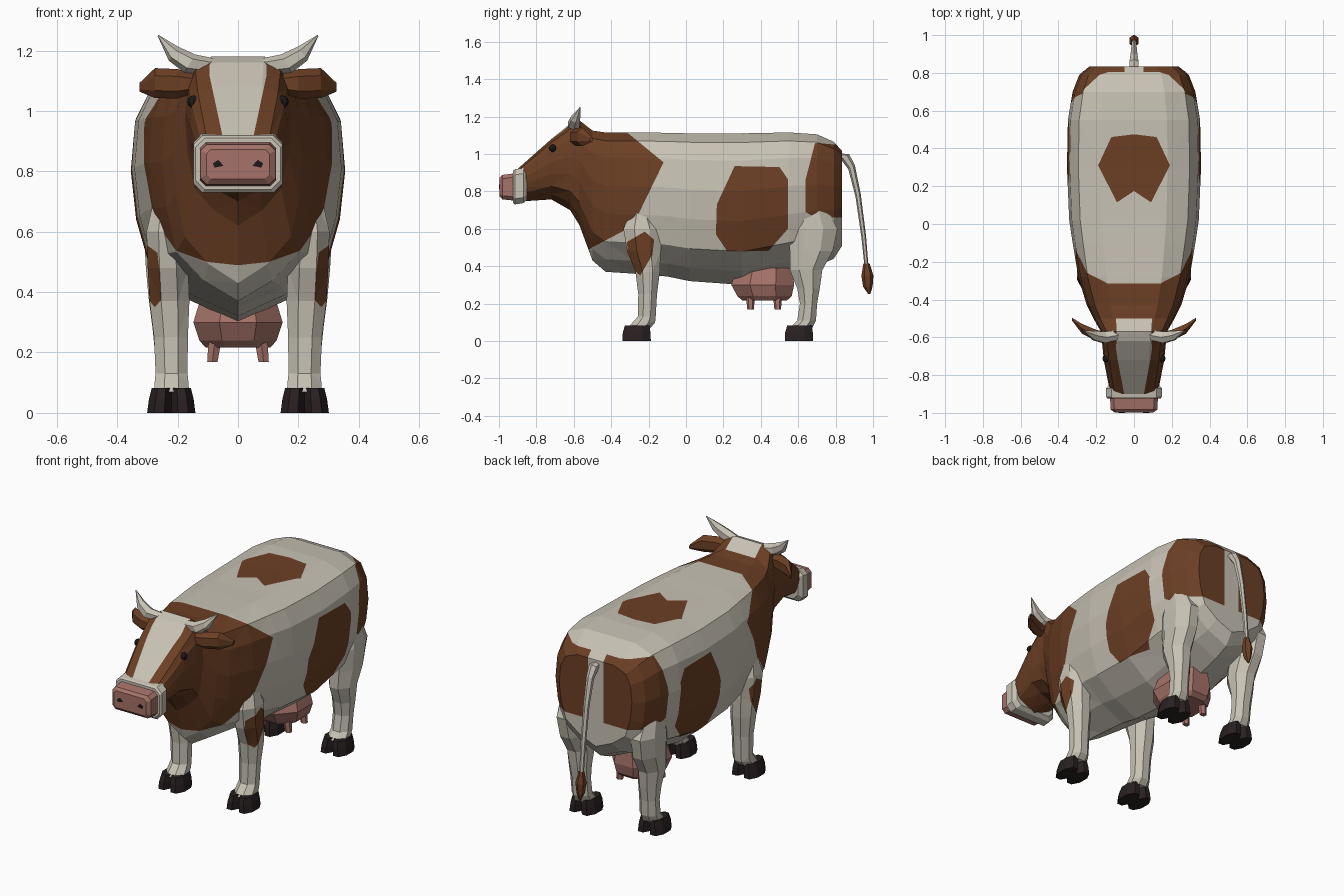
import bpy, bmesh, math
from mathutils import Vector

cube = bpy.data.objects.get("Cube")
if cube:
    bpy.data.objects.remove(cube, do_unlink=True)


def material(name, rgb):
    m = bpy.data.materials.new(name)
    m.use_nodes = True
    m.diffuse_color = (*rgb, 1)
    m.node_tree.nodes["Principled BSDF"].inputs["Base Color"].default_value = (*rgb, 1)
    return m


CREAM = material("cream hide", (0.58, 0.54, 0.46))
BROWN = material("brown hide", (0.15, 0.05, 0.018))
PINK = material("pink skin", (0.38, 0.17, 0.14))
HOOF = material("dark hoof", (0.022, 0.014, 0.015))
DARK = material("eye black", (0.012, 0.01, 0.01))


def loft(rings):
    """Skin a list of equal-length rings and cap both ends."""
    bm = bmesh.new()
    rows = [[bm.verts.new(p) for p in ring] for ring in rings]
    n = len(rows[0])
    for a, b in zip(rows, rows[1:]):
        for i in range(n):
            j = (i + 1) % n
            bm.faces.new((a[i], a[j], b[j], b[i]))
    bm.faces.new(rows[0])
    bm.faces.new(rows[-1])
    bmesh.ops.recalc_face_normals(bm, faces=bm.faces)
    return bm


def finish(name, bm, mats, mirror=False):
    mesh = bpy.data.meshes.new(name)
    bm.to_mesh(mesh)
    bm.free()
    for m in mats:
        mesh.materials.append(m)
    ob = bpy.data.objects.new(name, mesh)
    bpy.context.scene.collection.objects.link(ob)
    if mirror:
        ob.modifiers.new("mirror", 'MIRROR').use_axis[0] = True
    return ob


def oval(centre, u, v, n=8):
    """Ring around a centre, flat sides facing u and v."""
    k = 1 / math.cos(math.pi / n)
    c, u, v = Vector(centre), Vector(u) * k, Vector(v) * k
    turns = [2 * math.pi * (i + 0.5) / n for i in range(n)]
    return [c + u * math.cos(t) + v * math.sin(t) for t in turns]


def column(rows, n=8):
    """Upright loft from rows of z, y, y radius, x, x radius."""
    return loft([oval((x, y, z), (rx, 0, 0), (0, ry, 0), n) for z, y, ry, x, rx in rows])


def block_ring(y, lo, hi, w, c):
    """Rectangle in x and z with cut corners."""
    right = [(w - c, lo), (w, lo + c), (w, hi - c), (w - c, hi)]
    pts = right + [(-x, z) for x, z in reversed(right)]
    return [Vector((x, y, z)) for x, z in pts]


def paint(bm, poly, axes, mat, keep):
    """Cut a convex patch, projected along one axis, into the kept faces."""
    a, b = axes
    mid = [sum(p[i] for p in poly) / len(poly) for i in (0, 1)]
    for f in bm.faces:
        if keep(f.calc_center_median(), f.normal):
            f.material_index += 50
    for p, q in zip(poly, poly[1:] + poly[:1]):
        co, no = Vector(), Vector()
        co[a], co[b] = p
        no[a], no[b] = q[1] - p[1], p[0] - q[0]
        if no[a] * (p[0] - mid[0]) + no[b] * (p[1] - mid[1]) < 0:
            no.negate()
        no.normalize()
        faces = [f for f in bm.faces if f.material_index >= 50]
        geom = list({e for f in faces for e in (*f.verts, *f.edges)}) + faces
        bmesh.ops.bisect_plane(bm, geom=geom, dist=1e-5, plane_co=co, plane_no=no)
        for f in bm.faces:
            if f.material_index >= 50 and (f.calc_center_median() - co).dot(no) > 0:
                f.material_index -= 50
    for f in bm.faces:
        if f.material_index >= 50:
            f.material_index = mat


# Body, neck and head: one cross-section scaled along the spine
section = [(0, 0), (0.45, 0.09), (0.82, 0.22), (0.95, 0.42), (1, 0.62),
           (0.96, 0.82), (0.83, 0.94), (0.5, 1), (0, 1)]
section += [(-x, z) for x, z in section[-2:0:-1]]
spine = [  # y, bottom, top, half width
    (-0.90, 0.745, 0.92, 0.125), (-0.72, 0.757, 1.08, 0.16),
    (-0.62, 0.70, 1.16, 0.17), (-0.57, 0.62, 1.18, 0.175),
    (-0.50, 0.43, 1.125, 0.215), (-0.43, 0.37, 1.115, 0.25),
    (-0.28, 0.36, 1.115, 0.295), (-0.10, 0.345, 1.113, 0.325),
    (0.02, 0.32, 1.11, 0.343), (0.30, 0.30, 1.11, 0.355),
    (0.55, 0.36, 1.115, 0.35), (0.70, 0.40, 1.105, 0.325),
    (0.79, 0.44, 1.065, 0.29), (0.835, 0.51, 1.015, 0.235)]
body = loft([[Vector((w * x, y, lo + (hi - lo) * z)) for x, z in section]
             for y, lo, hi, w in spine])
bmesh.ops.triangulate(body, faces=body.faces)
for x in (-0.05, 0, 0.05):
    bmesh.ops.bisect_plane(body, geom=body.verts[:] + body.edges[:] + body.faces[:],
                           dist=1e-5, plane_co=(x, 0, 0), plane_no=(1, 0, 0))

# Brown fore part, then a cream blaze over the face
fore = [(-0.54, 1.3), (-0.12, 0.955), (-0.285, 0.615), (-0.52, 0.49), (-1.2, 0.46), (-1.2, 1.3)]
paint(body, fore, (1, 2), 1, lambda c, n: True)
blaze = [(-0.087, 1.3), (0.087, 1.3), (0.095, 1.12), (0.05, 0.91), (-0.05, 0.91), (-0.095, 1.12)]
paint(body, blaze, (0, 2), 0, lambda c, n: c.y < -0.5 and n.z > 0.2)

# Flank, rump and back patches on both sides
flank = [(0.26, 0.935), (0.50, 0.93), (0.545, 0.865), (0.545, 0.60),
         (0.44, 0.48), (0.22, 0.48), (0.16, 0.57), (0.165, 0.73)]
rump = [(0.69, 1.06), (0.64, 0.865), (0.64, 0.69), (0.69, 0.66), (0.9, 0.66), (0.9, 1.04)]
saddle = [(0, 0.475), (0.12, 0.46), (0.19, 0.31), (0.09, 0.115), (0, 0.175)]
for s in (1, -1):
    paint(body, flank, (1, 2), 1, lambda c, n: c.x * s > 0 and n.x * s > 0.2)
    paint(body, rump, (1, 2), 1, lambda c, n: c.x * s > 0.05)
    paint(body, [(x * s, y) for x, y in saddle], (0, 1), 1,
          lambda c, n: c.x * s > 0 and n.z > 0.3)
finish("body", body, [CREAM, BROWN])

# Muzzle band, nose and nostrils
finish("muzzle", loft([block_ring(-0.85, 0.755, 0.92, 0.128, 0.03),
                       block_ring(-0.87, 0.737, 0.925, 0.148, 0.03),
                       block_ring(-0.915, 0.73, 0.918, 0.148, 0.03),
                       block_ring(-0.925, 0.74, 0.91, 0.14, 0.03)]), [CREAM])
finish("nose", loft([block_ring(-0.91, 0.75, 0.897, 0.127, 0.02),
                     block_ring(-0.982, 0.757, 0.888, 0.124, 0.02),
                     block_ring(-0.997, 0.775, 0.873, 0.104, 0.015)]), [PINK])
nostril = [(0.048, 0.818), (0.065, 0.838), (0.083, 0.826), (0.078, 0.812), (0.063, 0.815)]
finish("nostril", loft([[Vector((x, y, z)) for x, z in nostril] for y in (-0.994, -1)]),
       [DARK], True)

# Eyes
eye = bmesh.new()
bmesh.ops.create_uvsphere(eye, u_segments=8, v_segments=6, radius=0.021)
bmesh.ops.translate(eye, verts=eye.verts, vec=(0.147, -0.712, 1.03))
finish("eye", eye, [DARK], True)

# Horns and ears, swept outwards from the poll
horn = [((0.08, -0.585, 1.145), 0.026), ((0.16, -0.60, 1.157), 0.030),
        ((0.215, -0.59, 1.19), 0.024), ((0.265, -0.565, 1.25), 0.002)]
finish("horn", loft([oval(p, (0, r, 0), (-0.5 * r, 0, 0.87 * r), 6) for p, r in horn]),
       [CREAM], True)
ear = [((0.12, -0.60, 1.09), 0.022, 0.02), ((0.20, -0.59, 1.09), 0.042, 0.03),
       ((0.275, -0.555, 1.092), 0.043, 0.026), ((0.327, -0.505, 1.078), 0.012, 0.008)]
finish("ear", loft([oval(p, (0, t, 0), (0, 0, h), 6) for p, h, t in ear]), [BROWN], True)

# Legs
front_leg = column([
    (0.70, -0.24, 0.05, 0.235, 0.045), (0.60, -0.235, 0.10, 0.235, 0.068),
    (0.48, -0.225, 0.09, 0.232, 0.067), (0.37, -0.205, 0.065, 0.227, 0.066),
    (0.25, -0.205, 0.05, 0.222, 0.056), (0.13, -0.21, 0.048, 0.22, 0.053),
    (0.10, -0.225, 0.06, 0.22, 0.056), (0.07, -0.25, 0.06, 0.22, 0.058)])
bmesh.ops.triangulate(front_leg, faces=front_leg.faces)
spot = [(-0.315, 0.53), (-0.22, 0.585), (-0.17, 0.54), (-0.18, 0.46), (-0.245, 0.35), (-0.31, 0.41)]
paint(front_leg, spot, (1, 2), 1, lambda c, n: n.x > 0.1)
finish("front_leg", front_leg, [CREAM, BROWN], True)
hind_leg = column([
    (0.76, 0.67, 0.06, 0.25, 0.05), (0.60, 0.68, 0.13, 0.24, 0.072),
    (0.48, 0.67, 0.115, 0.235, 0.07), (0.38, 0.642, 0.087, 0.23, 0.066),
    (0.28, 0.655, 0.06, 0.225, 0.058), (0.20, 0.655, 0.046, 0.222, 0.053),
    (0.11, 0.645, 0.05, 0.22, 0.053), (0.07, 0.615, 0.06, 0.22, 0.058)])
finish("hind_leg", hind_leg, [CREAM], True)

# Cloven hooves: two toes per foot
for name, y in (("front_hoof", -0.264), ("hind_hoof", 0.604)):
    for toe, x in (("inner", 0.181), ("outer", 0.261)):
        lean = 0.22 - x
        finish(f"{name}_{toe}", column([
            (0, y, 0.076, x, 0.04), (0.045, y, 0.074, x + 0.1 * lean, 0.038),
            (0.082, y + 0.003, 0.066, x + 0.2 * lean, 0.033)]), [HOOF], True)

# Udder and teats
finish("udder", column([(0.39, 0.42, 0.15, 0, 0.12), (0.30, 0.41, 0.168, 0, 0.148),
                        (0.24, 0.42, 0.145, 0, 0.128), (0.217, 0.42, 0.12, 0, 0.108)]), [PINK])
for name, y in (("front_teat", 0.345), ("rear_teat", 0.49)):
    finish(name, column([(0.25, y, 0.022, 0.075, 0.022),
                         (0.168, y, 0.015, 0.085, 0.017)], 6), [PINK], True)

# Tail and tuft
tail = [(0.81, 0.99, 0.022), (0.85, 0.985, 0.024), (0.885, 0.93, 0.019), (0.92, 0.78, 0.015),
        (0.95, 0.56, 0.013), (0.966, 0.39, 0.011)]
finish("tail", loft([oval((0, y, z), (r, 0, 0), (0, 0.8 * r, 0.5 * r), 6)
                     for y, z, r in tail]), [CREAM])
finish("tail_tuft", column([(0.415, 0.965, 0.014, 0, 0.012), (0.35, 0.97, 0.028, 0, 0.025),
                            (0.29, 0.972, 0.022, 0, 0.018), (0.25, 0.98, 0.004, 0, 0.004)], 6),
       [BROWN])
